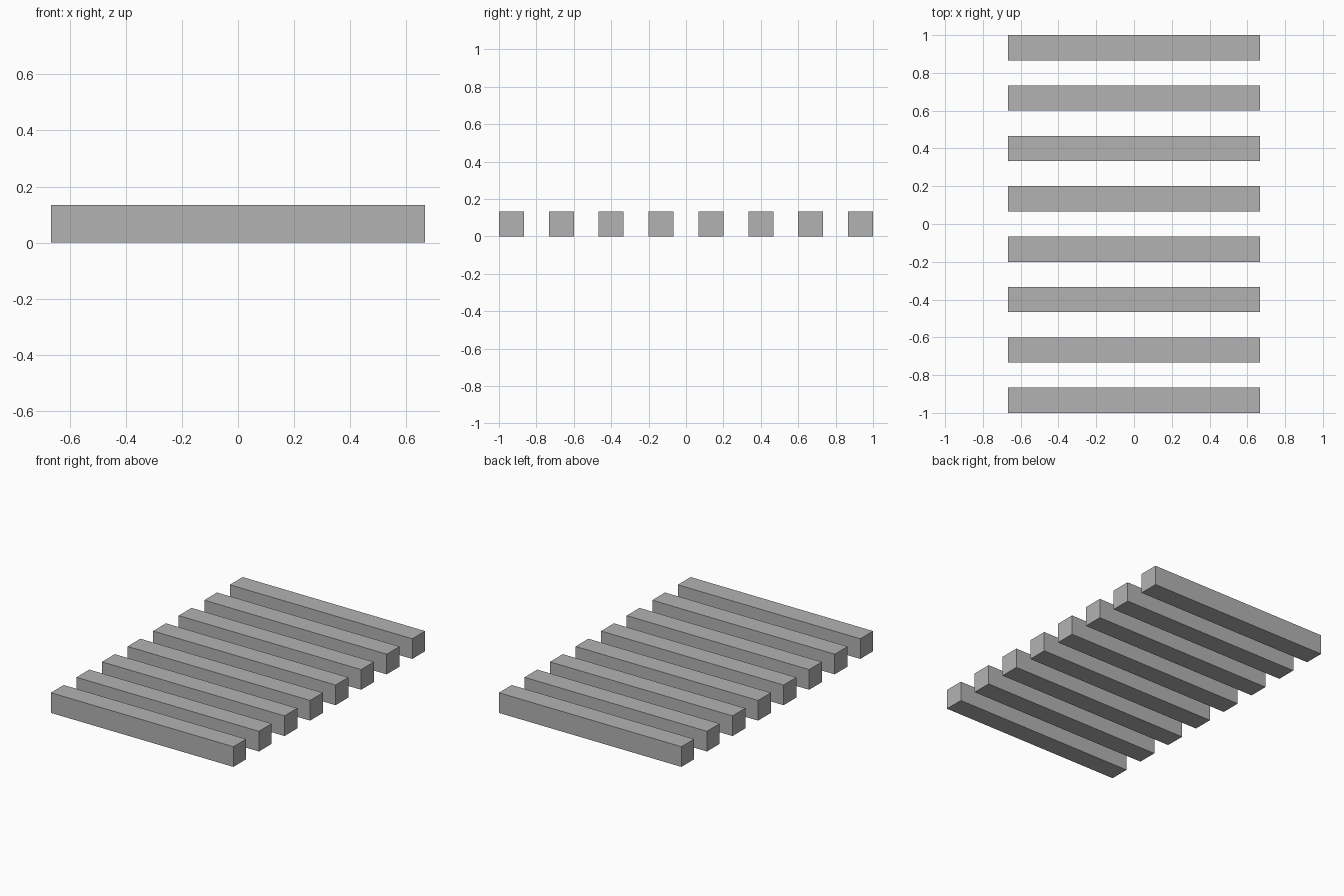
import bpy

# Remove the default cube
default = bpy.data.objects.get("Cube")
if default:
    bpy.data.objects.remove(default, do_unlink=True)

COUNT = 8
LENGTH = 4 / 3
THICK = 2 / (2 * COUNT - 1)  # bars and gaps share one width

# Single flat grey
grey = bpy.data.materials.new("plain_grey")
grey.use_nodes = True
colour = (0.45, 0.45, 0.45, 1)
grey.diffuse_color = colour
grey.node_tree.nodes["Principled BSDF"].inputs["Base Color"].default_value = colour

# Row of evenly spaced square bars, front to back
for i in range(COUNT):
    y = -1 + THICK * (2 * i + 0.5)
    bpy.ops.mesh.primitive_cube_add(size=1, location=(0, y, THICK / 2))
    bar = bpy.context.object
    bar.name = f"bar_{i + 1}"
    bar.scale = (LENGTH, THICK, THICK)
    bpy.ops.object.transform_apply(location=False, rotation=False, scale=True)
    bar.data.materials.append(grey)
